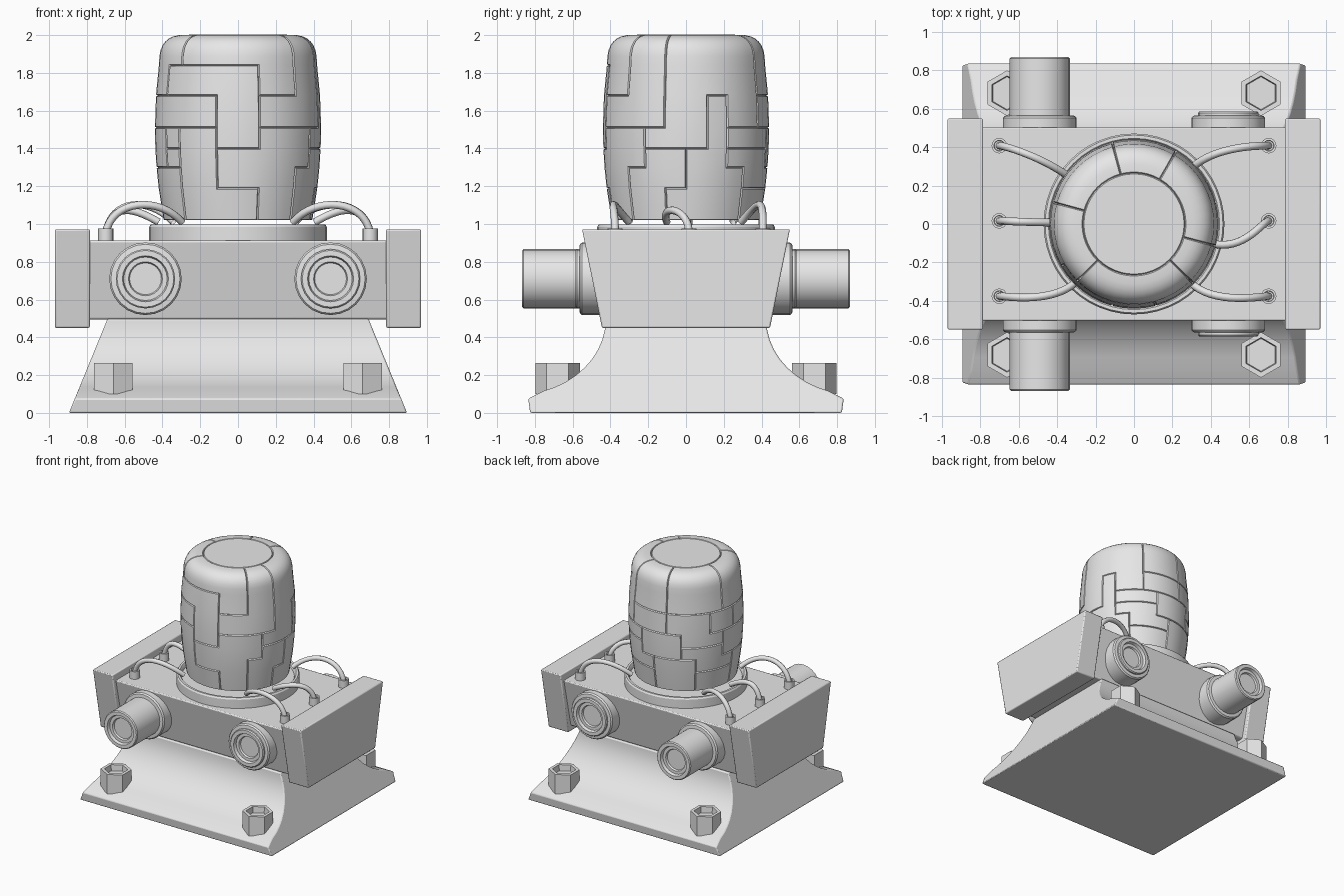
import bpy, bmesh, math
from mathutils import Matrix, Vector

if "Cube" in bpy.data.objects:
    bpy.data.objects.remove(bpy.data.objects["Cube"])

grey = bpy.data.materials.new("light_grey")
grey.diffuse_color = (0.8, 0.8, 0.8, 1)
grey.use_nodes = True
grey.node_tree.nodes["Principled BSDF"].inputs["Base Color"].default_value = grey.diffuse_color


def finish(name, bm, bevel=0, smooth=30, matrix=None):
    """Turn a bmesh into a named, shaded object."""
    if matrix:
        bm.transform(matrix)
    bmesh.ops.recalc_face_normals(bm, faces=bm.faces)
    me = bpy.data.meshes.new(name)
    bm.to_mesh(me)
    bm.free()
    me.materials.append(grey)
    ob = bpy.data.objects.new(name, me)
    bpy.context.collection.objects.link(ob)
    if bevel:
        m = ob.modifiers.new("bevel", "BEVEL")
        m.width, m.segments, m.limit_method = bevel, 2, "ANGLE"
        m.angle_limit = math.radians(35)
    if smooth:
        bpy.ops.object.select_all(action="DESELECT")
        bpy.context.view_layer.objects.active = ob
        ob.select_set(True)
        bpy.ops.object.shade_smooth_by_angle(angle=math.radians(smooth))
    return ob


def lathe(profile, sides, offset=0.0):
    """Rings of (radius, z) around z, capped at both ends."""
    bm = bmesh.new()
    rings = [[bm.verts.new((r * math.cos(offset + math.tau * i / sides),
                            r * math.sin(offset + math.tau * i / sides), z))
              for i in range(sides)] for r, z in profile]
    for a, b in zip(rings, rings[1:]):
        for i in range(sides):
            j = (i + 1) % sides
            bm.faces.new((a[i], a[j], b[j], b[i]))
    bm.faces.new(rings[0][::-1])
    bm.faces.new(rings[-1])
    return bm


def prism(half, half_width):
    """Mirror a (y, z) half outline and extrude it along x; half_width depends on z."""
    profile = half + [(-y, z) for y, z in reversed(half)]
    bm = bmesh.new()
    ends = [[bm.verts.new((s * half_width(z), y, z)) for y, z in profile] for s in (-1, 1)]
    bm.faces.new(ends[0])
    bm.faces.new(ends[1][::-1])
    n = len(profile)
    for i in range(n):
        j = (i + 1) % n
        bm.faces.new((ends[0][i], ends[0][j], ends[1][j], ends[1][i]))
    return bm


# Flared pedestal: straight rim, then a concave elliptical sweep
sweep = [math.radians(t) for t in range(72, -1, -8)]
flare = [(0.825, 0), (0.835, 0.075)] + [(0.9 - 0.475 * math.cos(t), 0.497 - 0.4 * math.sin(t))
                                        for t in sweep]
finish("pedestal", prism(flare, lambda z: 0.895 - 0.41 * z), 0.008)

# Main housing with tapered front and back
finish("housing", prism([(0.41, 0.495), (0.505, 0.912)], lambda z: 0.80), 0.01)

# Trapezoid end plates
for s, side in ((-1, "left"), (1, "right")):
    bm = prism([(0.445, 0.45), (0.55, 0.972)], lambda z: 0.0925)
    finish("end_plate_" + side, bm, 0.008, matrix=Matrix.Translation((s * 0.877, 0, 0)))

# Collar under the drum
finish("collar", lathe([(0.47, 0.90), (0.47, 0.985), (0.462, 0.998), (0.445, 0.998),
                        (0.435, 0.985), (0.43, 0.965)], 48))

# Drum: barrel curve with a rounded shoulder, split into interlocking raised panels
ROWS = [1.02, 1.19, 1.30, 1.40, 1.51, 1.68, 1.84]
body = [(0.43 - 0.195 * (z - 1.51) ** 2, z) for z in ROWS]
for k in range(1, 9):
    t = math.pi / 2 * k / 8
    body.append((0.265 + 0.143 * max(0, math.cos(t)) ** 0.7, 1.84 + 0.152 * math.sin(t) ** 0.7))

# Irregular panels as blocks: start angle, end angle, first row, last row
PANELS = [
    [(225, 285, 6, 6), (285, 315, 5, 6)],
    [(285, 345, 4, 4), (315, 345, 5, 6)],
    [(345, 420, 5, 6), (330, 375, 3, 4), (30, 60, 4, 4)],
    [(210, 285, 5, 5), (255, 285, 3, 4)],
    [(180, 255, 4, 4)],
    [(225, 255, 0, 3), (255, 285, 0, 0)],
    [(255, 330, 2, 3), (255, 315, 1, 1), (285, 315, 0, 0)],
    [(315, 345, 0, 0), (315, 360, 1, 1), (330, 360, 2, 2)],
    [(345, 405, 0, 1), (0, 30, 2, 2), (15, 30, 3, 4)],
]


def panel_id(ang, row):
    """Irregular panels first, then staggered bricks on the remaining side."""
    for k, blocks in enumerate(PANELS):
        for a0, a1, r0, r1 in blocks:
            if r0 <= row <= r1 and (a0 <= ang < a1 or a0 <= ang + 360 < a1):
                return k
    if row >= 5:
        return "top", ang >= 105, ang >= 165
    cell = int(ang + 15 * (row // 2)) // 45
    return cell, (row + cell % 2) // 2


bm = lathe(body, 48)
bm.normal_update()
groups = {}
for f in bm.faces:
    c = f.calc_center_median()
    if len(f.verts) > 4:
        if c.z > 1.5:
            groups["cap"] = [f]
        continue
    ang = math.degrees(math.atan2(c.y, c.x)) % 360
    row = max(i for i in range(7) if c.z >= ROWS[i])
    groups.setdefault(panel_id(ang, row), []).append(f)
for faces in groups.values():
    bmesh.ops.inset_region(bm, faces=faces, thickness=0.005, depth=0.01,
                           use_boundary=True, use_even_offset=True)
finish("drum", bm, smooth=32)

# Nozzles: a long one and a short stub on the front and the back
for s, face in ((-1, "front"), (1, "back")):
    for x, end, kind in ((-0.49, 0.867, "long"), (0.49, 0.585, "short")):
        prof = [(0.192, 0.38), (0.192, 0.55), (0.183, 0.562), (0.157, 0.565),
                (0.157, end - 0.008), (0.15, end), (0.122, end), (0.115, end - 0.025),
                (0.09, end - 0.025), (0.084, end - 0.04)]
        place = Matrix.Translation((x, 0, 0.71)) @ Matrix.Rotation(-s * math.pi / 2, 4, "X")
        finish(f"{kind}_nozzle_{face}", lathe(prof, 24), matrix=place)

# Hexagonal socket bolts on the pedestal corners
for sx in (-1, 1):
    for sy in (-1, 1):
        bm = lathe([(0.118, 0.10), (0.118, 0.265), (0.09, 0.265), (0.085, 0.215)],
                   6, math.pi / 6)
        finish("bolt", bm, smooth=0, matrix=Matrix.Translation((sx * 0.66, sy * 0.68, 0)))

# Sockets and cables running from the housing to the drum (angle of each drum end)
for s, angles in ((-1, (144, 179, 225)), (1, (44, -14, -46))):
    for y, ang in zip((0.407, 0.016, -0.375), angles):
        bm = lathe([(0.04, 0.90), (0.04, 0.976), (0.028, 0.976), (0.026, 0.96)], 16)
        finish("cable_socket", bm, matrix=Matrix.Translation((s * 0.70, y, 0)))
        out = Vector((math.cos(math.radians(ang)), math.sin(math.radians(ang)), 0))
        start, end = Vector((s * 0.70, y, 0.95)), out * 0.42 + Vector((0, 0, 1.01))
        lift = 0.14 if abs(y) < 0.1 else 0.18
        handles = (start + Vector((-s * 0.03, 0, lift)),
                   end + out * 0.17 + Vector((0, 0, lift - 0.04)))
        cu = bpy.data.curves.new("cable", "CURVE")
        cu.dimensions = "3D"
        cu.bevel_depth, cu.bevel_resolution, cu.resolution_u = 0.02, 2, 16
        sp = cu.splines.new("BEZIER")
        sp.bezier_points.add(1)
        for p, co, h in zip(sp.bezier_points, (start, end), handles):
            p.handle_left_type = p.handle_right_type = "FREE"
            p.co, p.handle_left, p.handle_right = co, h, h
        cu.materials.append(grey)
        ob = bpy.data.objects.new("cable", cu)
        bpy.context.collection.objects.link(ob)
        bpy.ops.object.select_all(action="DESELECT")
        bpy.context.view_layer.objects.active = ob
        ob.select_set(True)
        bpy.ops.object.convert(target="MESH")
        bpy.ops.object.shade_smooth()
